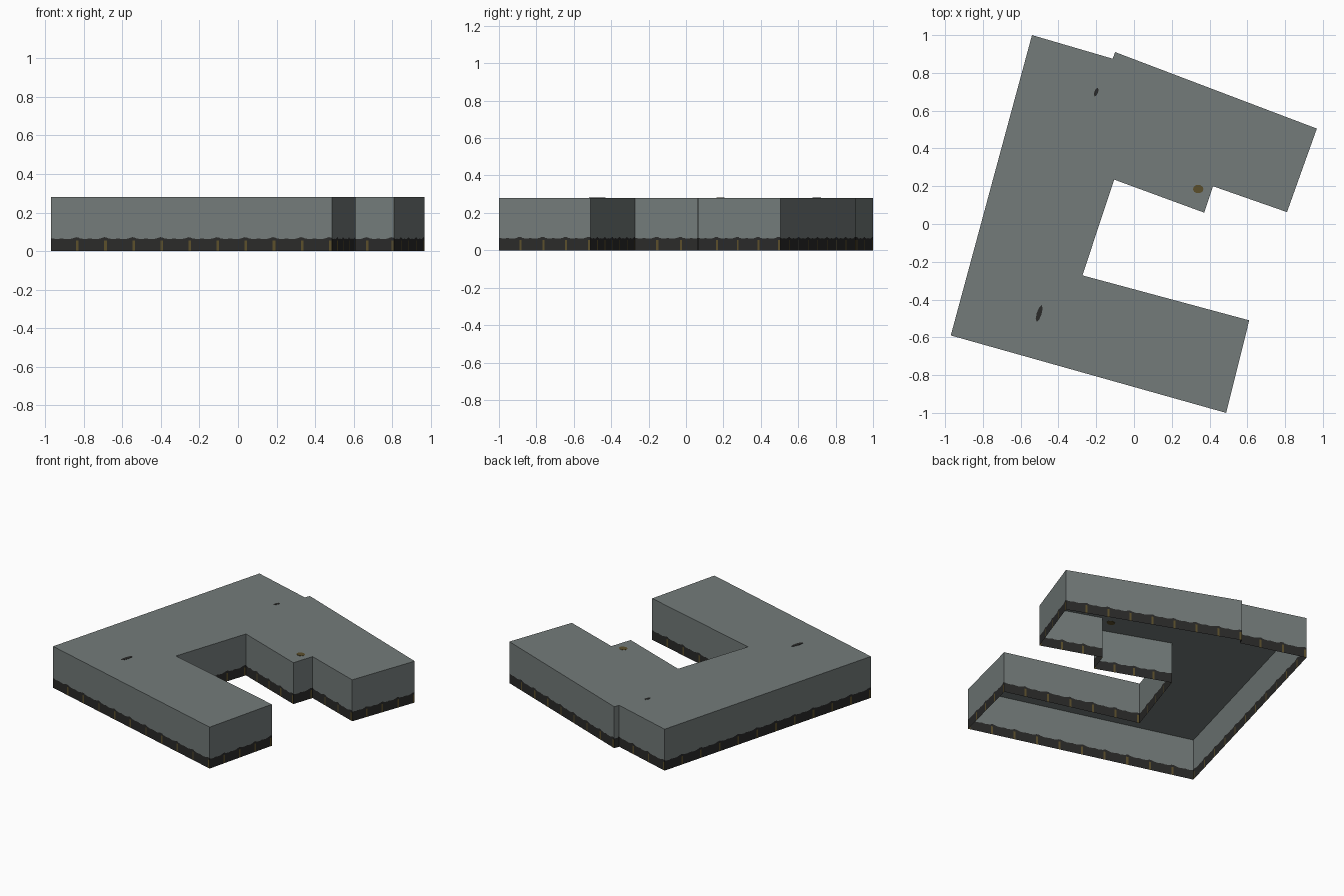
import bpy, bmesh, math, random

if "Cube" in bpy.data.objects:
    bpy.data.objects.remove(bpy.data.objects["Cube"])

random.seed(4)
HEIGHT = 0.28
BAND = 0.067      # mean top of the dark plinth
TILE = 0.155      # longest repeat of the plinth pattern

# building footprint, counter-clockwise
OUTLINE = [(-0.97, -0.59), (0.488, -1.0), (0.61, -0.51), (-0.273, -0.272),
           (-0.105, 0.235), (0.372, 0.06), (0.418, 0.20), (0.81, 0.063),
           (0.968, 0.505), (-0.10, 0.91), (-0.113, 0.875), (-0.54, 1.0)]


def material(name, rgb):
    m = bpy.data.materials.new(name)
    m.diffuse_color = (*rgb, 1)
    m.use_nodes = True
    m.node_tree.nodes["Principled BSDF"].inputs["Base Color"].default_value = m.diffuse_color
    return m


GREY = material("grey_concrete", (0.172, 0.198, 0.194))
DARK = material("dark_plinth", (0.023, 0.023, 0.022))
BROWN = material("rust_brown", (0.105, 0.077, 0.024))


def make_object(name, bm, mats):
    me = bpy.data.meshes.new(name)
    bm.to_mesh(me)
    bm.free()
    for m in mats:
        me.materials.append(m)
    ob = bpy.data.objects.new(name, me)
    bpy.context.collection.objects.link(ob)
    return ob


def face(bm, pts, mat=0):
    f = bm.faces.new([bm.verts.new(p) for p in pts])
    f.material_index = mat


# flat roof
bm = bmesh.new()
face(bm, [(x, y, HEIGHT) for x, y in OUTLINE])
make_object("roof", bm, [GREY])

# walls: open shell, plinth with a ragged top and a rust streak per tile
CUTS = [0, 0.12, 0.25, 0.36, 0.5, 0.63, 0.76, 0.89, 0.98, 1]
RAGGED = [0] + [random.uniform(-0.006, 0.006) for _ in CUTS[1:-1]] + [0]
STREAK = 7
bm = bmesh.new()
for (x0, y0), (x1, y1) in zip(OUTLINE, OUTLINE[1:] + OUTLINE[:1]):
    length = math.hypot(x1 - x0, y1 - y0)
    tiles = math.ceil(length / TILE)

    def point(t, z):
        return (x0 + (x1 - x0) * t, y0 + (y1 - y0) * t, z)

    for k in range(tiles):
        for i in range(len(CUTS) - 1):
            a, b = (k + CUTS[i]) / tiles, (k + CUTS[i + 1]) / tiles
            za, zb = BAND + RAGGED[i], BAND + RAGGED[i + 1]
            streak = i == STREAK and length > 0.1
            low = 0.056
            face(bm, [point(a, 0), point(b, 0), point(b, low), point(a, low)],
                 2 if streak else 1)
            face(bm, [point(a, low), point(b, low), point(b, zb), point(a, za)], 1)
            face(bm, [point(a, za), point(b, zb), point(b, HEIGHT), point(a, HEIGHT)], 0)
bmesh.ops.remove_doubles(bm, verts=bm.verts, dist=1e-5)
make_object("walls", bm, [GREY, DARK, BROWN])


# thin stains set into the roof
def stain(name, cx, cy, rx, ry, angle, sides, mat):
    bm = bmesh.new()
    c, s = math.cos(angle), math.sin(angle)
    ring = []
    for i in range(sides):
        t = 2 * math.pi * i / sides
        u, v = rx * math.cos(t), ry * math.sin(t)
        ring.append((cx + u * c - v * s, cy + u * s + v * c))
    bottom, top = HEIGHT - 0.0015, HEIGHT + 0.0015
    face(bm, [(x, y, top) for x, y in ring])
    face(bm, [(x, y, bottom) for x, y in reversed(ring)])
    for p, q in zip(ring, ring[1:] + ring[:1]):
        face(bm, [(*p, bottom), (*q, bottom), (*q, top), (*p, top)])
    make_object(name, bm, [mat])


stain("rust_spot", 0.34, 0.185, 0.028, 0.023, 0, 10, BROWN)
stain("north_stain", -0.20, 0.698, 0.010, 0.024, -0.35, 8, DARK)
stain("west_stain", -0.502, -0.474, 0.013, 0.046, -0.3, 8, DARK)
